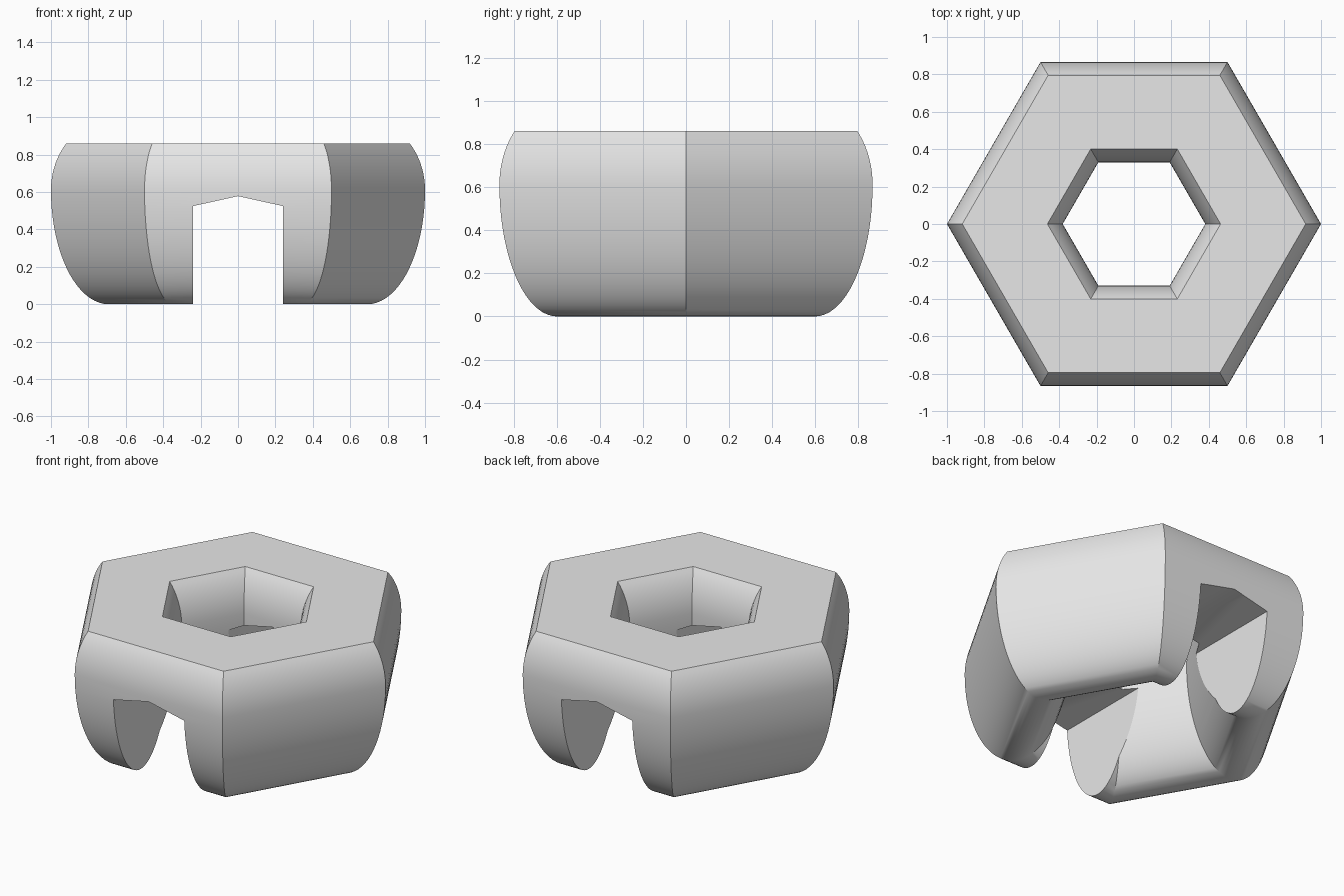
import bpy, bmesh, math

if "Cube" in bpy.data.objects:
    bpy.data.objects.remove(bpy.data.objects["Cube"])

SIDES = 6
TOP, WIDEST = 0.86, 0.61        # height of flat top and of widest section
MIDDLE, HALF_WIDTH = 0.598, 0.268
UPPER_RADIUS = 0.369
STEPS = 56

grey = bpy.data.materials.new("light grey")
grey.use_nodes = True
colour = (0.8, 0.8, 0.8, 1)
grey.diffuse_color = colour
grey.node_tree.nodes["Principled BSDF"].inputs["Base Color"].default_value = colour


def make_object(name, bm):
    bmesh.ops.recalc_face_normals(bm, faces=bm.faces)
    mesh = bpy.data.meshes.new(name)
    bm.to_mesh(mesh)
    bm.free()
    mesh.materials.append(grey)
    ob = bpy.data.objects.new(name, mesh)
    bpy.context.collection.objects.link(ob)
    return ob


def egg_profile():
    """Egg-shaped section with a flat top, as (apothem, height) pairs."""
    start = math.asin((TOP - WIDEST) / UPPER_RADIUS)
    sweep = math.pi + 2 * start
    points = []
    for i in range(STEPS + 1):
        a = start - sweep * i / STEPS
        rise = UPPER_RADIUS if math.sin(a) > 0 else WIDEST
        points.append((MIDDLE + HALF_WIDTH * math.cos(a), WIDEST + rise * math.sin(a)))
    return points


# Hexagonal ring: the section is mitred at each corner
bm = bmesh.new()
rings = []
for k in range(SIDES):
    a = math.tau * k / SIDES
    stretch = 1 / math.cos(math.pi / SIDES)
    rings.append([bm.verts.new((r * stretch * math.cos(a), r * stretch * math.sin(a), z))
                  for r, z in egg_profile()])
for k in range(SIDES):
    here, there = rings[k], rings[(k + 1) % SIDES]
    for i in range(len(here)):
        j = (i + 1) % len(here)
        bm.faces.new((here[i], there[i], there[j], here[j]))
ring = make_object("hexagonal_ring", bm)

# Slot with a shallow gabled roof, running front to back
bm = bmesh.new()
outline = [(-0.24, -0.2), (0.24, -0.2), (0.24, 0.525), (0, 0.578), (-0.24, 0.525)]
face = bm.faces.new([bm.verts.new((x, -1.2, z)) for x, z in outline])
extruded = bmesh.ops.extrude_face_region(bm, geom=[face])["geom"]
bmesh.ops.translate(bm, vec=(0, 2.4, 0),
                    verts=[v for v in extruded if isinstance(v, bmesh.types.BMVert)])
cutter = make_object("slot_cutter", bm)
cutter.hide_render = True

cut = ring.modifiers.new("slot", "BOOLEAN")
cut.operation = "DIFFERENCE"
cut.solver = "EXACT"
cut.object = cutter

bpy.ops.object.select_all(action="DESELECT")
ring.select_set(True)
bpy.context.view_layer.objects.active = ring
bpy.ops.object.modifier_apply(modifier=cut.name)
bpy.data.objects.remove(cutter)

# Smooth the curved walls, keep mitres and cut edges crisp
bpy.ops.object.shade_smooth_by_angle(angle=math.radians(25))
